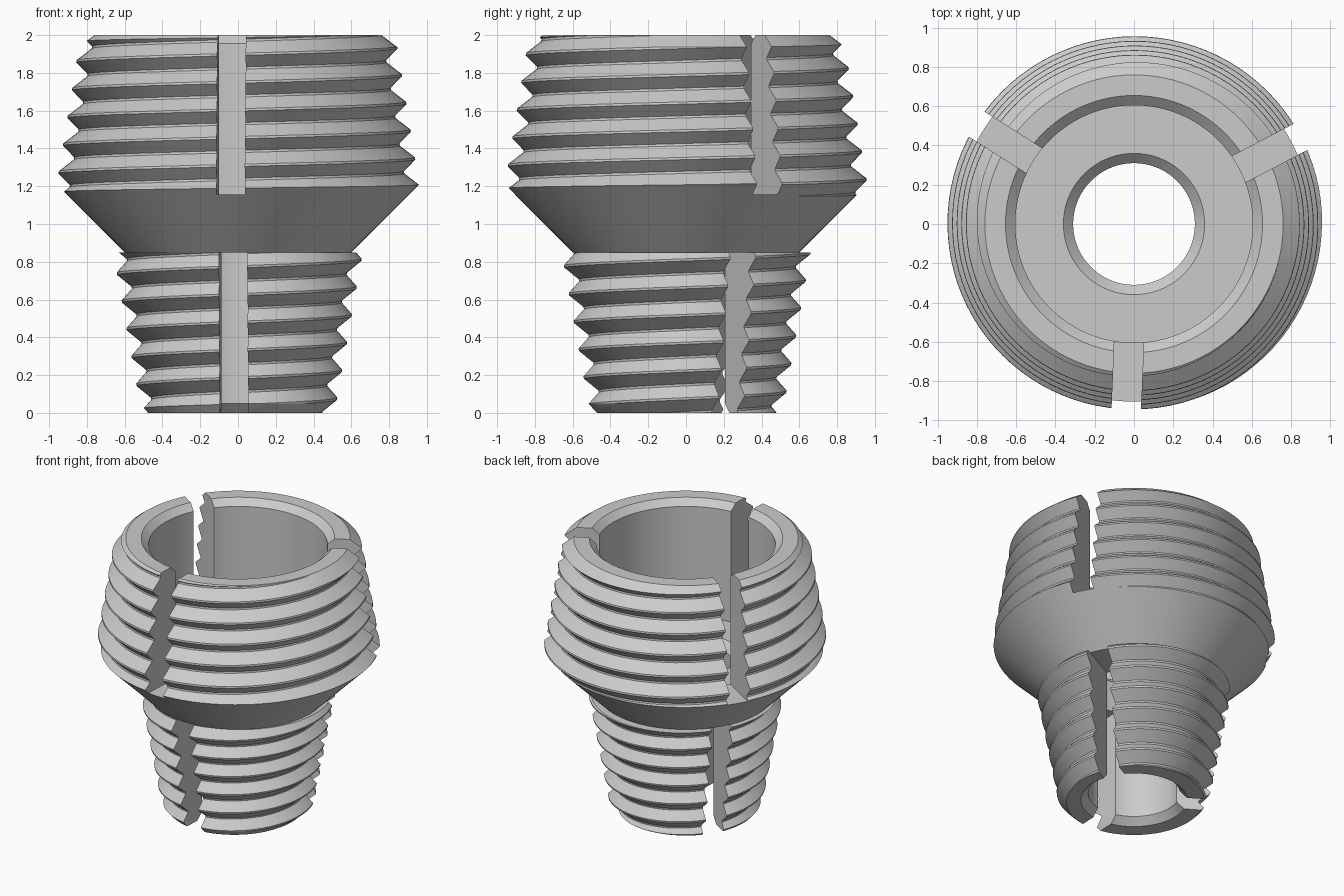
import bpy, bmesh, math
from mathutils import Matrix, Vector

if "Cube" in bpy.data.objects:
    bpy.data.objects.remove(bpy.data.objects["Cube"], do_unlink=True)

SEGMENTS = 96
PITCH = 0.147
SLOT_WIDTH = 0.15
SLOT_ANGLES = [math.radians(a) for a in (-92.4, 27.6, 147.6)]

steel = bpy.data.materials.new("light grey metal")
steel.use_nodes = True
GREY = (0.6, 0.6, 0.6, 1)
steel.diffuse_color = GREY
steel.node_tree.nodes["Principled BSDF"].inputs["Base Color"].default_value = GREY


def make_object(name, bm):
    bmesh.ops.recalc_face_normals(bm, faces=bm.faces)
    mesh = bpy.data.meshes.new(name)
    bm.to_mesh(mesh)
    bm.free()
    mesh.materials.append(steel)
    obj = bpy.data.objects.new(name, mesh)
    bpy.context.collection.objects.link(obj)
    return obj


def lathe(name, profile):
    """Revolve a closed (radius, height) outline around z."""
    bm = bmesh.new()
    rings = []
    for i in range(SEGMENTS):
        a = math.tau * i / SEGMENTS
        rings.append([bm.verts.new((r * math.cos(a), r * math.sin(a), z))
                      for r, z in profile])
    n = len(profile)
    for i in range(SEGMENTS):
        a, b = rings[i], rings[(i + 1) % SEGMENTS]
        for j in range(n):
            k = (j + 1) % n
            bm.faces.new((a[j], b[j], b[k], a[k]))
    return make_object(name, bm)


def thread_body(name, start, turns, radius_at, depth):
    """Solid tapered right-hand screw; the crest passes angle zero at start."""
    crest, root = 0.006, 0.006
    half = PITCH / 2
    points = [(-crest, 0), (crest, 0), (half - root, depth), (half + root, depth)]
    bm = bmesh.new()
    cache = {}

    def vert(k, j):
        if j == len(points):
            k, j = k + SEGMENTS, 0
        if (k, j) not in cache:
            a = math.tau * k / SEGMENTS
            dz, cut = points[j]
            z = start + PITCH * k / SEGMENTS + dz
            r = radius_at(z) - cut
            cache[k, j] = bm.verts.new((r * math.cos(a), r * math.sin(a), z))
        return cache[k, j]

    for k in range(SEGMENTS * turns):
        for j in range(len(points)):
            bm.faces.new((vert(k, j), vert(k + 1, j),
                          vert(k + 1, j + 1), vert(k, j + 1)))
    # Close both ragged ends with fans
    middle = start + PITCH * turns / 2
    rim = [e for e in bm.edges if e.is_boundary]
    for sign in (-1, 1):
        apex = bm.verts.new((0, 0, middle + sign * (PITCH * turns / 2 + 0.4)))
        for e in rim:
            if (e.verts[0].co.z - middle) * sign > 0:
                bm.faces.new((e.verts[0], e.verts[1], apex))
    bmesh.ops.triangulate(bm, faces=bm.faces)
    return make_object(name, bm)


def slot_cutter(name, angle, inner, outer, low, high):
    bm = bmesh.new()
    size = Vector((outer - inner, SLOT_WIDTH, high - low))
    centre = Vector(((outer + inner) / 2, 0, (high + low) / 2))
    bmesh.ops.create_cube(bm, size=1, matrix=Matrix.Rotation(angle, 4, "Z")
                          @ Matrix.Translation(centre) @ Matrix.Diagonal(size).to_4x4())
    return make_object(name, bm)


def apply_boolean(target, tool, operation):
    tool.hide_render = True
    mod = target.modifiers.new(operation.lower(), "BOOLEAN")
    mod.operation = operation
    mod.solver = "EXACT"
    mod.object = tool
    bpy.ops.object.select_all(action="DESELECT")
    bpy.context.view_layer.objects.active = target
    target.select_set(True)
    bpy.ops.object.modifier_apply(modifier=mod.name)
    bpy.data.objects.remove(tool, do_unlink=True)


def threaded_part(name, outline, thread, slot):
    part = lathe(name, outline)
    apply_boolean(part, thread_body("thread_form", *thread), "INTERSECT")
    for angle in SLOT_ANGLES:
        apply_boolean(part, slot_cutter("slot_cutter", angle, *slot), "DIFFERENCE")
    bpy.ops.object.shade_smooth_by_angle(angle=math.radians(25))


# Wide upper collar, narrowing upward, with conical underside and bored floor
threaded_part(
    "upper_threaded_collar",
    [(0.31, 0.85), (0.60, 0.85), (1.10, 1.35), (1.10, 1.74), (0.76, 2.0),
     (0.655, 2.0), (0.605, 1.955), (0.605, 1.13), (0.36, 1.13), (0.31, 1.08)],
    (1.2 - 4 * PITCH, 11, lambda z: 0.955 - 0.16 * (z - 1.24), 0.07),
    (0.3, 1.3, 1.155, 2.2))

# Narrow lower stem, narrowing downward, with through bore
threaded_part(
    "lower_threaded_stem",
    [(0.36, 0), (0.475, 0), (0.80, 0.36), (0.80, 0.85), (0.31, 0.85), (0.31, 0.05)],
    (0.81 - 7 * PITCH, 9, lambda z: 0.652 + 0.175 * (z - 0.8), 0.065),
    (0.15, 1.0, -0.2, 0.95))
